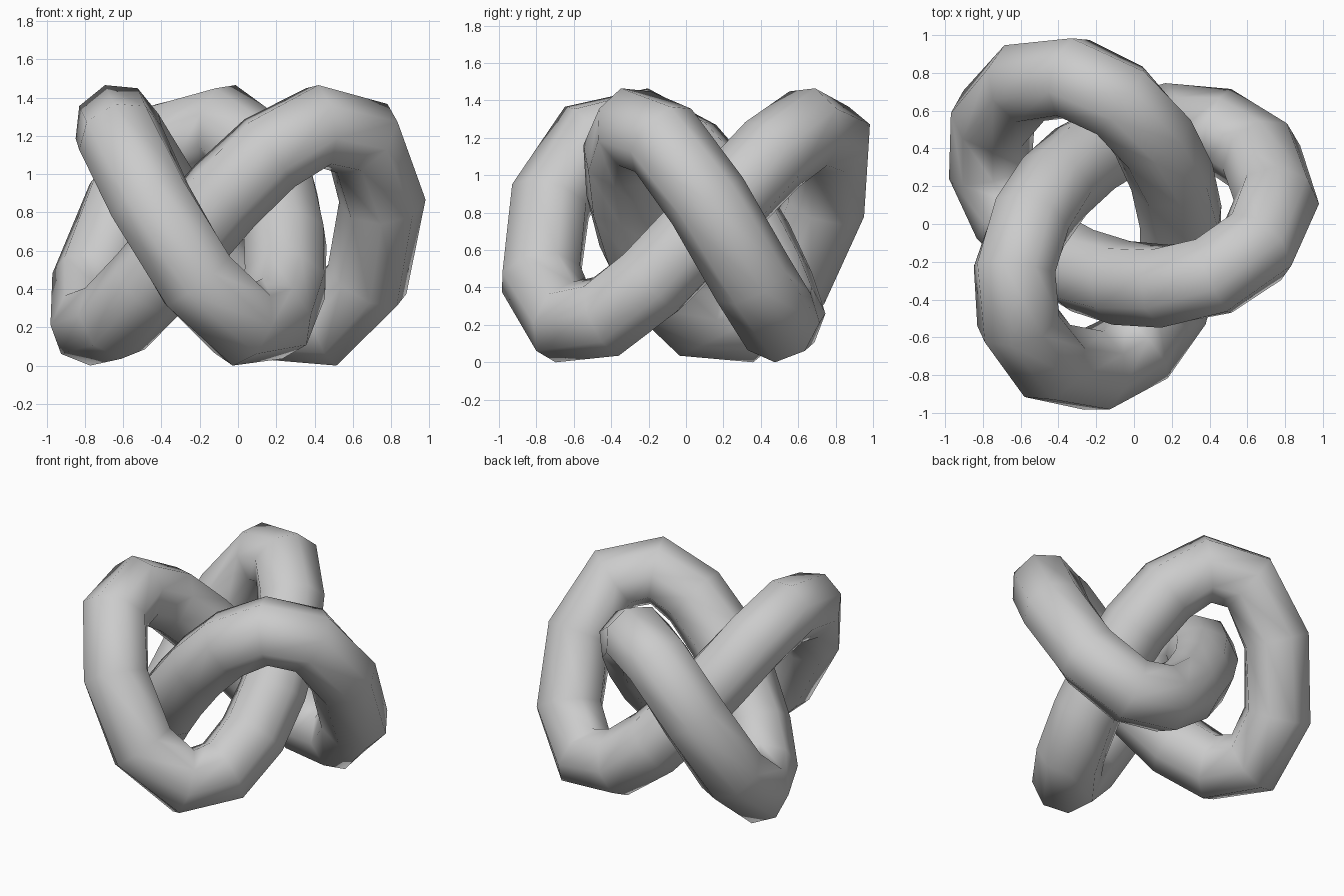
import bpy, math
from mathutils import Vector

cube = bpy.data.objects.get("Cube")
if cube:
    bpy.data.objects.remove(cube, do_unlink=True)

STEPS = 30                                # straight pieces along the knot
MAIN, LOOP, RISE = 0.598, 0.26, 0.53      # two turning circles and the height swing
TUBE = 0.226
LOBE_ANGLE = math.radians(10)
START = math.radians(-3.7)

grey = bpy.data.materials.new("plain grey")
grey.use_nodes = True
color = (0.6, 0.6, 0.6, 1)
grey.diffuse_color = color
grey.node_tree.nodes["Principled BSDF"].inputs["Base Color"].default_value = color


def path(s):
    """Centre line of a three-lobed knot; points lie closer together near the middle."""
    t = s + 0.1 * math.sin(3 * s)
    outer, inner = LOBE_ANGLE + 2 * t, LOBE_ANGLE - t
    return Vector((MAIN * math.cos(outer) + LOOP * math.cos(inner),
                   MAIN * math.sin(outer) + LOOP * math.sin(inner),
                   -RISE * math.sin(3 * t)))


# Closed centre line with an eight-sided round bevel
curve = bpy.data.curves.new("knot_tube", "CURVE")
curve.dimensions = "3D"
curve.twist_mode = "MINIMUM"
curve.bevel_depth = TUBE
curve.bevel_resolution = 2
spline = curve.splines.new("POLY")
spline.points.add(STEPS - 1)
spline.use_cyclic_u = True
spline.use_smooth = True
for i, point in enumerate(spline.points):
    point.co = (*path(START + i * 2 * math.pi / STEPS), 1)
    point.tilt = math.radians(22.5)
curve.materials.append(grey)

knot = bpy.data.objects.new("knot_tube", curve)
bpy.context.scene.collection.objects.link(knot)

# Turn the tube into a mesh, then stand it on the ground and centre it
bpy.ops.object.select_all(action="DESELECT")
knot.select_set(True)
bpy.context.view_layer.objects.active = knot
bpy.ops.object.convert(target="MESH")
knot = bpy.context.view_layer.objects.active
bpy.ops.object.shade_smooth()
for axis in range(3):
    values = [v.co[axis] for v in knot.data.vertices]
    knot.location[axis] = -(min(values) if axis == 2 else (min(values) + max(values)) / 2)
